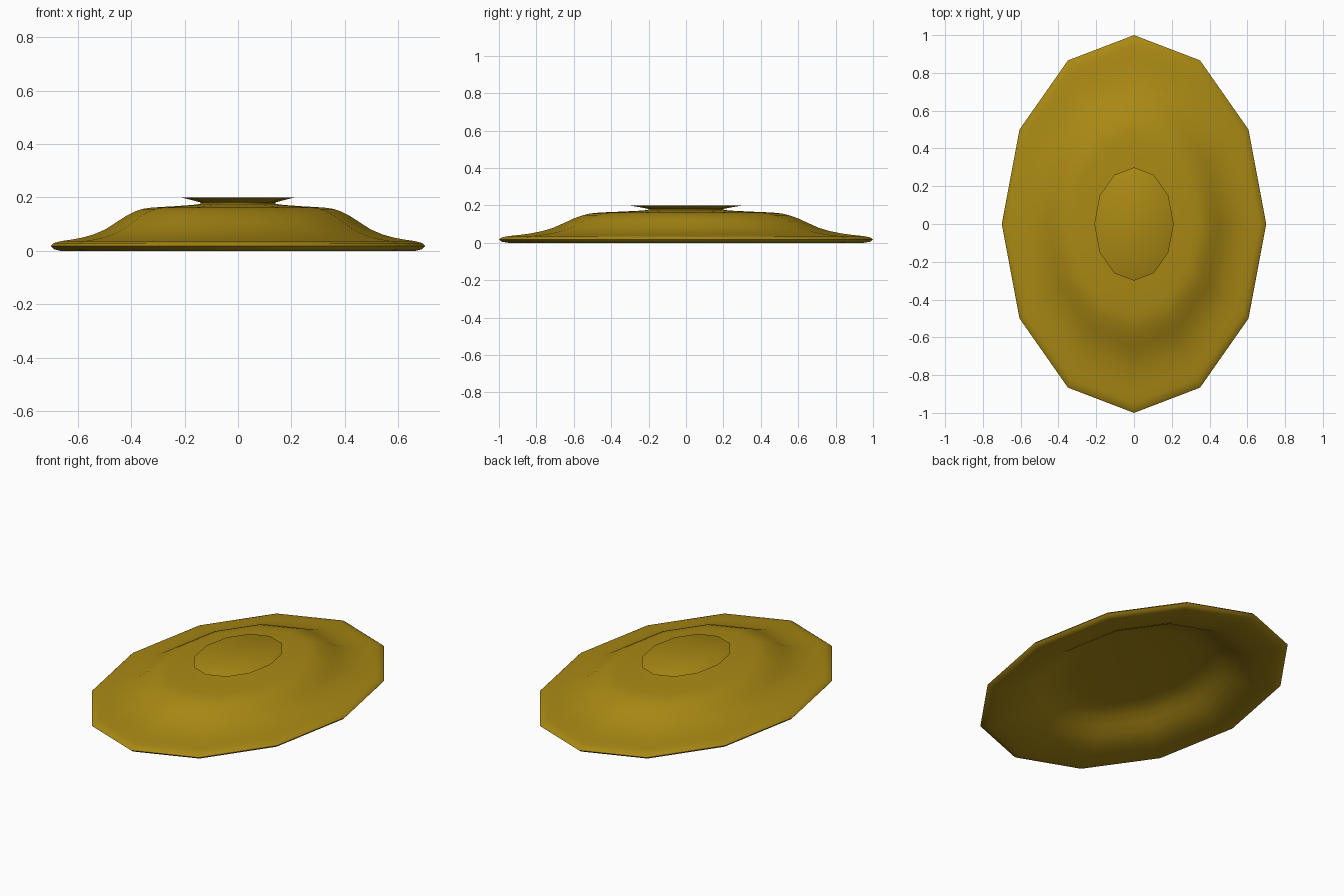
import bpy, bmesh, math

if "Cube" in bpy.data.objects:
    bpy.data.objects.remove(bpy.data.objects["Cube"])

SIDES = 12
OVAL = 0.7  # width relative to length

gold = bpy.data.materials.new("gold")
gold.diffuse_color = (0.4, 0.25, 0.007, 1)
gold.use_nodes = True
gold.node_tree.nodes["Principled BSDF"].inputs["Base Color"].default_value = gold.diffuse_color


def lathe(name, profile, cap_start=False, cap_end=False):
    """Spin (radius, z) points into an oval twelve-sided surface."""
    bm = bmesh.new()
    rings = []
    for r, z in profile:
        rings.append([bm.verts.new((OVAL * r * math.cos(2 * math.pi * i / SIDES),
                                    r * math.sin(2 * math.pi * i / SIDES), z))
                      for i in range(SIDES)])
    for a, b in zip(rings, rings[1:]):
        for i in range(SIDES):
            j = (i + 1) % SIDES
            bm.faces.new((a[i], a[j], b[j], b[i]))
    if cap_start:
        bm.faces.new(rings[0][::-1])
    if cap_end:
        bm.faces.new(rings[-1])
    bmesh.ops.recalc_face_normals(bm, faces=bm.faces)
    me = bpy.data.meshes.new(name)
    bm.to_mesh(me)
    bm.free()
    ob = bpy.data.objects.new(name, me)
    bpy.context.collection.objects.link(ob)
    me.materials.append(gold)
    bpy.ops.object.select_all(action='DESELECT')
    ob.select_set(True)
    bpy.context.view_layer.objects.active = ob
    bpy.ops.object.shade_smooth_by_angle(angle=math.radians(60))
    return ob


# Hollow dish lid: inner surface, rounded rim, outer slope, neck, knob flange
inner = [(0.18, 0.142), (0.42, 0.135), (0.50, 0.125), (0.56, 0.108),
         (0.62, 0.08), (0.68, 0.05), (0.74, 0.028), (0.82, 0.011), (0.90, 0.003)]
rim = [(0.95, 0.0), (0.985, 0.006), (1.0, 0.018), (0.985, 0.029), (0.95, 0.036)]
outer = [(0.89, 0.042), (0.83, 0.05), (0.77, 0.062), (0.71, 0.08), (0.65, 0.107),
         (0.60, 0.13), (0.55, 0.148), (0.51, 0.157), (0.46, 0.162), (0.34, 0.167),
         (0.24, 0.172)]
knob = [(0.20, 0.176), (0.20, 0.181), (0.24, 0.189), (0.30, 0.199), (0.298, 0.2)]
lathe("dish_lid", inner + rim + outer + knob, cap_start=True, cap_end=True)
